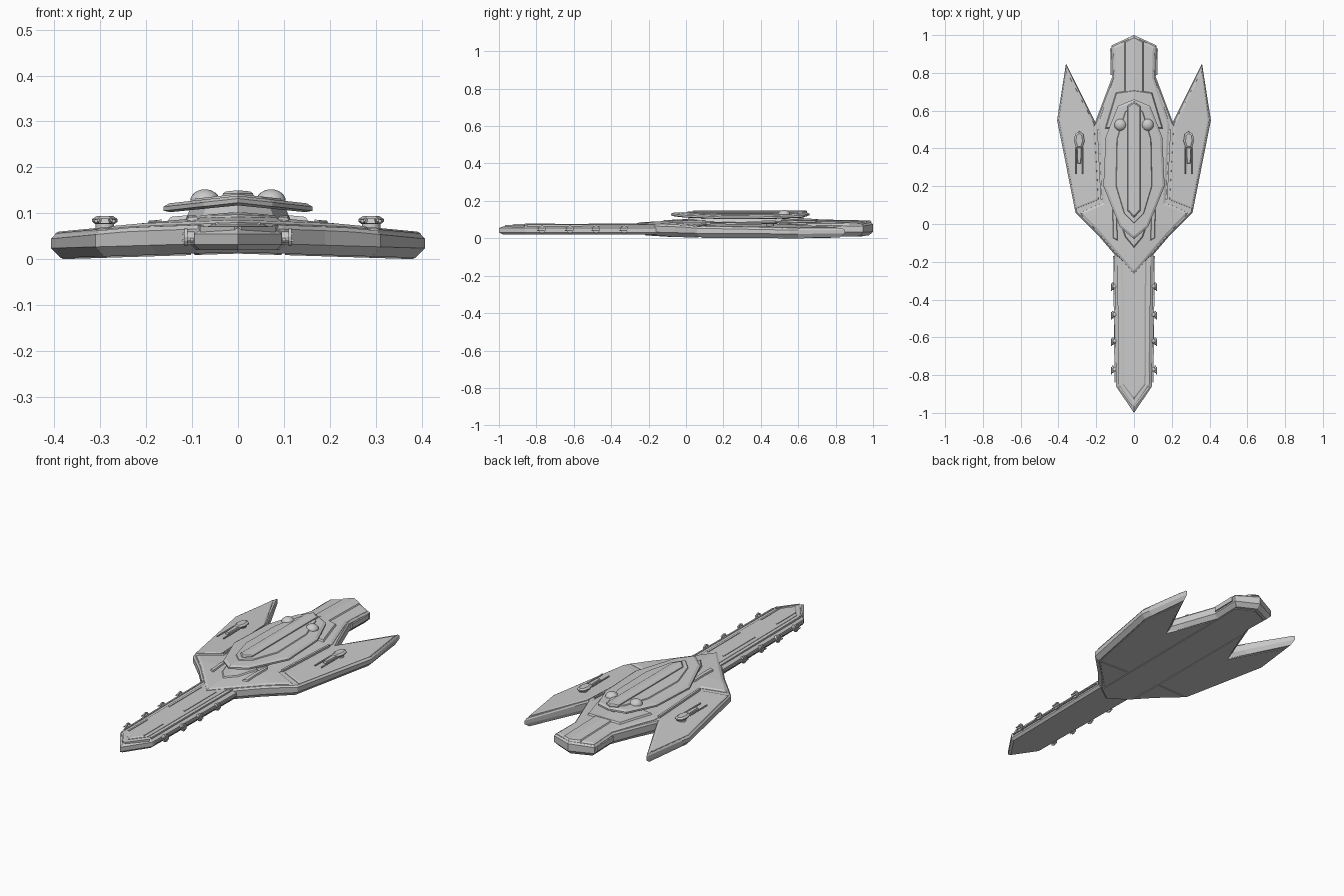
import bpy, bmesh, math
from mathutils import Vector, Matrix

if "Cube" in bpy.data.objects:
    bpy.data.objects.remove(bpy.data.objects["Cube"])


def finish(name, bm, smooth=False):
    bmesh.ops.recalc_face_normals(bm, faces=bm.faces)
    me = bpy.data.meshes.new(name)
    bm.to_mesh(me)
    bm.free()
    ob = bpy.data.objects.new(name, me)
    bpy.context.collection.objects.link(ob)
    for p in me.polygons:
        p.use_smooth = smooth
    return ob


def inset(loop, d):
    """Move every corner of a counter-clockwise outline inwards by d."""
    out = []
    for i, p in enumerate(loop):
        a, b, c = Vector(loop[i - 1]), Vector(p), Vector(loop[(i + 1) % len(loop)])
        e1, e2 = (b - a).normalized(), (c - b).normalized()
        n1, n2 = Vector((-e1.y, e1.x)), Vector((-e2.y, e2.x))
        out.append(b + (n1 + n2) * d / max(1 + n1.dot(n2), 0.4))
    return out


def plane(z, sx=0.0, sy=0.0):
    return lambda x, y: z + sx * abs(x) + sy * y


def plate(name, half, levels, cuts=()):
    """Stack of outlines; half outline is mirrored, joined if it starts on x = 0.
    Each level is (inset, height function of x and y)."""
    centred = half[0][0] == 0
    mirrored = [(-x, y) for x, y in reversed(half) if not (centred and x == 0)]
    loops = [half + mirrored] if centred else [half, mirrored]
    bm = bmesh.new()
    for loop in loops:
        rings = [[bm.verts.new((p.x, p.y, k)) for p in inset(loop, d)]
                 for k, (d, f) in enumerate(levels)]
        n = len(loop)
        for r, s in zip(rings, rings[1:]):
            for i in range(n):
                j = (i + 1) % n
                bm.faces.new((r[i], r[j], s[j], s[i]))
        bm.faces.new(rings[0][::-1])
        bm.faces.new(rings[-1])
    planes = [((0, y, 0), (0, 1, 0)) for y in cuts]
    if centred:
        planes.append(((0, 0, 0), (1, 0, 0)))
    for co, no in planes:
        bmesh.ops.bisect_plane(bm, geom=bm.verts[:] + bm.edges[:] + bm.faces[:],
                               dist=1e-5, plane_co=co, plane_no=no)
    for v in bm.verts:
        k = min(max(int(v.co.z + 1e-4), 0), len(levels) - 2)
        t = v.co.z - k
        x, y = v.co.x, v.co.y
        v.co.z = (1 - t) * levels[k][1](x, y) + t * levels[k + 1][1](x, y)
    return finish(name, bm)


def strip(name, a, b, w, z0, z1):
    """Thin raised bar from a to b on both sides."""
    a, b = Vector(a), Vector(b)
    d = (b - a).normalized() * w / 2
    s = Vector((d.y, -d.x))
    return plate(name, [tuple(p) for p in (a + s, b + s, b - s, a - s)], [(0, z0), (0, z1)])


def rods(name, centres, r, length, axis, seg=12):
    """Cylinders along an axis, mirrored in x."""
    bm = bmesh.new()
    rot = {'x': Matrix.Rotation(math.pi / 2, 4, 'Y'),
           'y': Matrix.Rotation(math.pi / 2, 4, 'X'), 'z': Matrix()}[axis]
    for x, y, z in centres:
        for s in (-1, 1):
            bmesh.ops.create_cone(bm, cap_ends=True, segments=seg, radius1=r, radius2=r,
                                  depth=length, matrix=Matrix.Translation((s * x, y, z)) @ rot)
    return finish(name, bm)


def deck(lift):
    """Upper hull surface: falls outboard, towards the neck and towards the stern."""
    return lambda x, y: (0.095 + lift - 0.095 * abs(x) + 0.05 * min(y, 0)
                         - 0.02 * max(y - 0.6, 0))


def belly(z):
    return plane(z, -0.0316)


# Main hull with swept wings and stern
hull = [(0, -0.24), (0.10, -0.165), (0.19, -0.06), (0.31, 0.06), (0.407, 0.55), (0.36, 0.85),
        (0.205, 0.54), (0.115, 0.78), (0.12, 0.945), (0, 1.0)]
plate("main_hull", hull, [(0.02, belly(0.015)), (0.0, plane(0.036, -0.03)),
                          (0.0, deck(-0.012)), (0.008, deck(-0.004))], cuts=(0, 0.6))

# Raised centre hull and wing armour
centre = [(0, -0.27), (0.09, -0.165), (0.18, -0.06), (0.295, 0.06), (0.17, 0.115),
          (0.193, 0.53), (0.11, 0.775), (0.115, 0.94), (0, 0.995)]
plate("centre_hull", centre, [(0.002, deck(-0.015)), (0.004, deck(-0.002)), (0.015, deck(0.003))],
      cuts=(0, 0.6))
wing = [(0.185, 0.125), (0.31, 0.075), (0.402, 0.55), (0.361, 0.82), (0.207, 0.53)]
plate("wing_armour", wing, [(0.002, deck(-0.012)), (0.004, deck(-0.001)), (0.012, deck(0.002))])

# Underside panels with grooves between them
plate("belly_panel", [(0, -0.15), (0.09, -0.14), (0.095, 0.73), (0.1, 0.92), (0, 0.965)],
      [(0.006, belly(0.012)), (0, belly(0.02))])
plate("wing_belly_front", [(0.10, -0.12), (0.17, -0.05), (0.285, 0.07), (0.10, 0.07)],
      [(0.004, belly(0.012)), (0, belly(0.02))])
plate("wing_belly_rear", [(0.10, 0.08), (0.29, 0.08), (0.386, 0.55), (0.35, 0.78), (0.205, 0.51),
                          (0.105, 0.73)], [(0.004, belly(0.012)), (0, belly(0.02))])

# Long forward neck
plate("neck", [(0, -1.0), (0.095, -0.86), (0.105, -0.1), (0, -0.1)],
      [(0.012, plane(0.02)), (0, plane(0.032)), (0, plane(0.055)), (0.022, plane(0.07))])
plate("neck_deck", [(0, -0.93), (0.062, -0.85), (0.066, -0.12), (0, -0.12)],
      [(0, plane(0.06)), (0, plane(0.072)), (0.008, plane(0.077))])
strip("neck_rail_front", (0.045, -0.86), (0.045, -0.7), 0.007, plane(0.07), plane(0.08))
strip("neck_rail_rear", (0.045, -0.52), (0.045, -0.25), 0.007, plane(0.07), plane(0.08))
strip("neck_edge_rail", (0.079, -0.85), (0.084, -0.16), 0.008, plane(0.055), plane(0.073))
strip("nose_chevron", (0.004, -0.965), (0.08, -0.865), 0.008, plane(0.05), plane(0.071))
strip("neck_side_band", (0.1, -0.84), (0.107, -0.17), 0.006, plane(0.04), plane(0.046))

# Neck side guns
gun_y = (-0.33, -0.48, -0.62, -0.77)
rods("side_gun_mount", [(0.105, y, 0.048) for y in gun_y], 0.012, 0.02, 'x')
rods("side_gun_drum", [(0.113, y, 0.048) for y in gun_y], 0.02, 0.007, 'x', 14)
rods("side_gun_barrel", [(0.119, y - 0.006, z) for y in gun_y for z in (0.041, 0.055)],
     0.003, 0.04, 'y', 8)

# Command superstructure
plate("pedestal", [(0, 0.0), (0.08, 0.07), (0.115, 0.2), (0.105, 0.48), (0.06, 0.6), (0, 0.64)],
      [(0, plane(0.085)), (0.012, plane(0.118, -0.06))])
upper = [(0, -0.08), (0.075, -0.015), (0.162, 0.2), (0.15, 0.46), (0.085, 0.625), (0, 0.66)]
plate("command_deck", upper, [(0.015, plane(0.117, -0.1)), (0, plane(0.123, -0.11)),
                              (0, plane(0.132, -0.11)), (0.012, plane(0.138, -0.11))])
plate("command_roof", [(0, -0.01), (0.06, 0.05), (0.105, 0.2), (0.1, 0.45), (0.055, 0.6), (0, 0.635)],
      [(0, plane(0.125, -0.1)), (0.012, plane(0.142, -0.11))])
plate("roof_spine", [(0, 0.03), (0.035, 0.07), (0.035, 0.625), (0, 0.65)],
      [(0, plane(0.125)), (0.002, plane(0.143)), (0.008, plane(0.15, -0.1))])

# Sensor domes
bm = bmesh.new()
for s in (-1, 1):
    bmesh.ops.create_uvsphere(bm, u_segments=20, v_segments=12, radius=0.032,
                              matrix=Matrix.Translation((s * 0.072, 0.525, 0.127))
                              @ Matrix.Diagonal((1, 1, 0.78, 1)))
finish("sensor_domes", bm, True)

# Deck details
plate("bow_slab", [(0.085, -0.09), (0.112, -0.075), (0.115, 0.085), (0.1, 0.11), (0.09, 0.03)],
      [(0, deck(0)), (0.004, deck(0.01))], cuts=(0,))
plate("bow_crest", [(0, -0.13), (0.05, -0.07), (0.09, 0.05), (0, 0.1)],
      [(0, deck(0)), (0.008, deck(0.008))], cuts=(0,))
strip("wing_root_rail", (0.172, 0.13), (0.19, 0.5), 0.01, deck(-0.01), deck(0.007))
plate("stern_shoulder", [(0, 0.5), (0.16, 0.5), (0.1, 0.7), (0, 0.715)],
      [(0, deck(-0.005)), (0.01, deck(0.011))], cuts=(0.6,))
plate("stern_spine", [(0, 0.6), (0.052, 0.6), (0.052, 0.965), (0, 0.993)],
      [(0, deck(0)), (0.006, deck(0.008))])
strip("stern_side_fin", (0.12, 0.79), (0.122, 0.93), 0.008, plane(0.04), plane(0.065))

# Wing turrets
rods("turret_base", [(0.29, 0.45, 0.07)], 0.02, 0.02, 'z', 16)
plate("turret_body", [(0.274, 0.4), (0.306, 0.4), (0.318, 0.44), (0.312, 0.475), (0.29, 0.492),
                      (0.268, 0.475), (0.262, 0.44)],
      [(0.006, plane(0.077)), (0, plane(0.082)), (0, plane(0.087)), (0.01, plane(0.094))])
plate("turret_neck", [(0.28, 0.32), (0.3, 0.32), (0.304, 0.41), (0.276, 0.41)],
      [(0, plane(0.078)), (0.003, plane(0.089))])
rods("turret_barrels", [(0.29 + s * 0.019, 0.335, 0.083) for s in (-1, 1)], 0.004, 0.14, 'y', 8)
